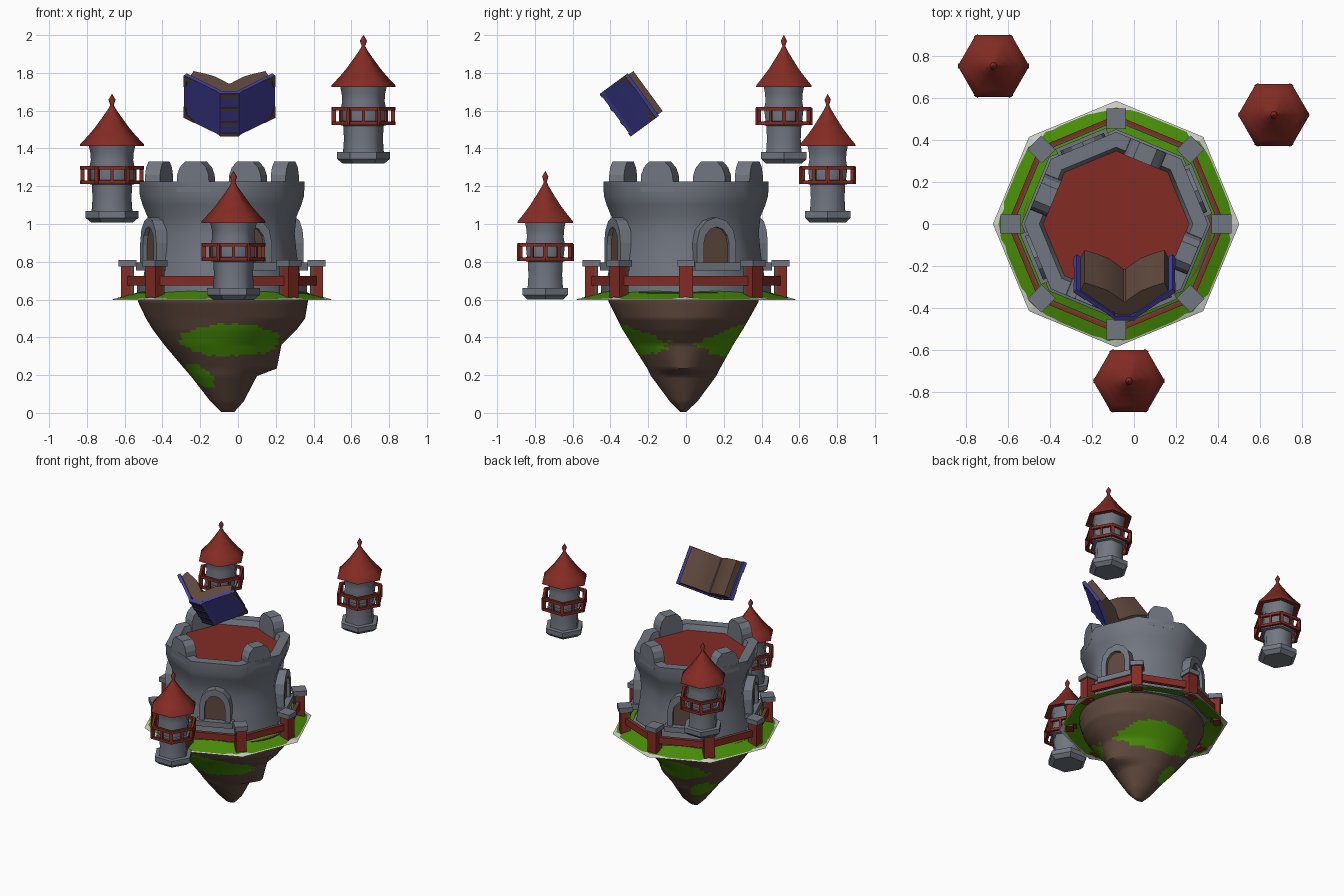
import bpy, bmesh, math, random
from mathutils import Matrix, Vector

if "Cube" in bpy.data.objects:
    bpy.data.objects.remove(bpy.data.objects["Cube"])

random.seed(4)
pi = math.pi
CX, CY = -0.085, 0.0          # castle axis


def material(name, rgb):
    m = bpy.data.materials.new(name)
    m.diffuse_color = (*rgb, 1)
    m.use_nodes = True
    m.node_tree.nodes["Principled BSDF"].inputs["Base Color"].default_value = m.diffuse_color
    return m


STONE = material("grey stone", (0.165, 0.183, 0.218))
RED = material("roof red", (0.23, 0.025, 0.017))
EARTH = material("earth brown", (0.112, 0.064, 0.046))
GRASS = material("grass green", (0.066, 0.27, 0.002))
BLUE = material("cover blue", (0.056, 0.052, 0.33))
PALE = material("pale edge", (0.62, 0.63, 0.6))


def build(name, verts, faces, mats, smooth=0, rule=None, matrix=None):
    bm = bmesh.new()
    vs = [bm.verts.new(v) for v in verts]
    for f in faces:
        bm.faces.new([vs[i] for i in f])
    bmesh.ops.recalc_face_normals(bm, faces=bm.faces)
    if rule:
        for f in bm.faces:
            f.material_index = rule(f.calc_center_median())
    me = bpy.data.meshes.new(name)
    bm.to_mesh(me)
    bm.free()
    for m in (mats if isinstance(mats, list) else [mats]):
        me.materials.append(m)
    if matrix:
        me.transform(matrix)
    ob = bpy.data.objects.new(name, me)
    bpy.context.collection.objects.link(ob)
    if smooth:
        bpy.ops.object.select_all(action='DESELECT')
        ob.select_set(True)
        bpy.context.view_layer.objects.active = ob
        bpy.ops.object.shade_smooth_by_angle(angle=math.radians(smooth))
    return ob


def loft(name, rings, mats, caps=True, **kw):
    """Skin equal-length rings of points."""
    n = len(rings[0])
    verts = [p for r in rings for p in r]
    faces = [(k * n + i, k * n + (i + 1) % n, (k + 1) * n + (i + 1) % n, (k + 1) * n + i)
             for k in range(len(rings) - 1) for i in range(n)]
    if caps:
        faces += [tuple(range(n)), tuple(range(len(verts) - n, len(verts)))]
    return build(name, verts, faces, mats, **kw)


def lathe(name, profile, n, loc, mat, **kw):
    x, y, z0 = loc
    rings = [[(x + r * math.cos(2 * pi * i / n), y + r * math.sin(2 * pi * i / n), z0 + z)
              for i in range(n)] for r, z in profile]
    return loft(name, rings, mat, **kw)


def prism(name, pts, d0, d1, mat, matrix, **kw):
    """Extrude an outline in local XY from depth d0 to d1."""
    return loft(name, [[(x, y, d) for x, y in pts] for d in (d0, d1)], mat, matrix=matrix, **kw)


def facing(deg, x=CX, y=CY):
    """Frame on an axis: X along the wall, Y up, Z outward."""
    c, s = math.cos(math.radians(deg)), math.sin(math.radians(deg))
    return Matrix(((-s, 0, c, x), (c, 0, s, y), (0, 1, 0, 0), (0, 0, 0, 1)))


def rect(w, y0, y1):
    return [(-w, y0), (w, y0), (w, y1), (-w, y1)]


# ---- hanging rock: z, x and y extents, extra ridge on the right; mossy patches
KEYS = [(.638, -.53, .37, -.41, .385, 0), (.59, -.53, .37, -.41, .385, 0),
        (.5, -.487, .355, -.365, .335, 0), (.44, -.45, .29, -.335, .30, .02),
        (.36, -.39, .19, -.285, .25, .04), (.235, -.285, .125, -.205, .18, .08),
        (.195, -.25, .09, -.185, .16, .01), (.06, -.145, .03, -.085, .06, 0),
        (.005, -.09, -.02, -.03, 0, 0)]
rings, N = [], 64
for a, b in zip(KEYS, KEYS[1:]):
    steps = max(2, int((a[0] - b[0]) / .012))
    for k in range(steps + (b is KEYS[-1])):
        z, x0, x1, y0, y1, ridge = [p + (q - p) * k / steps for p, q in zip(a, b)]
        ring = []
        for i in range(N):
            c, s = math.cos(2 * pi * i / N), math.sin(2 * pi * i / N)
            ring.append(((x0 + x1) / 2 + (x1 - x0) / 2 * c + ridge * max(0, c) ** 5,
                         (y0 + y1) / 2 + (y1 - y0) / 2 * s, z))
        rings.append(ring)


def moss(c):
    big = ((c.x + .04) / .27) ** 2 + ((c.z - .385) / .085) ** 2
    small = ((c.x + .2) / .075) ** 2 + ((c.z - .2 + .6 * (c.x + .2)) / .05) ** 2
    return int(min(big, small) + random.uniform(-.12, .12) < 1 and abs(c.y + .015) > .04)


loft("rock", rings, [EARTH, GRASS], smooth=50, rule=moss)

# ---- grass skirt: thin eight-sided sheet with a ragged pale rim
M = 96
turf = [[], [], []]
for i in range(M):
    a = 2 * pi * i / M
    edge = .585 * math.cos(pi / 8) / math.cos(a % (pi / 4) - pi / 8)
    for ring, r in zip(turf, (edge, min(edge * .985, .548 + random.uniform(-.013, .013)), .40)):
        ring.append((CX + r * math.cos(a), CY + r * math.sin(a), .60 + .05 * (edge - r) / (edge - .40)))
for side, dz in (("top", 0), ("underside", -.003)):
    sheet = [[(x, y, z + dz) for x, y, z in r] for r in turf]
    loft("grass_rim_" + side, sheet[:2], PALE, caps=False)
    loft("grass_" + side, sheet[1:], GRASS, caps=False)

# ---- main keep, floor and merlons
lathe("keep_wall", [(.45, .63), (.45, .68), (.42, .69), (.395, .85), (.385, .95), (.395, 1.04),
                    (.42, 1.1), (.435, 1.15), (.437, 1.225), (.365, 1.225), (.345, 1.175)],
      8, (CX, CY, 0), STONE, smooth=50)
lathe("keep_floor", [(.347, 1.178), (.347, 1.184)], 8, (CX, CY, 0), RED)
for k in range(4):
    prism("merlon", [(-.095, 1.17), (.095, 1.17), (.09, 1.26), (.075, 1.30), (.045, 1.33),
                     (-.045, 1.33), (-.075, 1.30), (-.09, 1.26)], .318, .403, STONE, facing(67.5 + 90 * k))


# ---- arched windows
def arch(w, base, spring, top, n=6):
    return [(w, base)] + [(w * math.cos(pi * i / n), spring + (top - spring) * math.sin(pi * i / n))
                          for i in range(n + 1)] + [(-w, base)]


outer, inner = arch(.112, .78, .90, 1.035), arch(.073, .78, .89, .985)
for k in range(4):
    m = facing(22.5 + 90 * k)
    prism("window_frame", outer + inner[::-1], .33, .422, STONE, m)
    prism("window_panel", inner, .33, .398, EARTH, m)
    prism("window_sill", rect(.13, .755, .795), .33, .44, STONE, m)

# ---- fence around the keep: red outside, brown inside
for k in range(8):
    m, mid = facing(45 * k), facing(45 * k + 22.5)
    prism("fence_post", rect(.037, .60, .78), .485, .535, RED, m)
    prism("fence_post_back", rect(.036, .62, .78), .465, .485, EARTH, m)
    prism("post_cap", rect(.046, .775, .81), .452, .548, STONE, m)
    prism("fence_rail", rect(.195, .675, .725), .462, .477, RED, mid)
    prism("fence_rail_back", rect(.19, .675, .725), .45, .462, EARTH, mid)


# ---- floating hexagonal turrets
def turret(x, y, z):
    loc = (x, y, z)
    lathe("turret_base", [(.11, 0), (.14, .025), (.14, .06), (.105, .062)], 6, loc, STONE)
    lathe("turret_body", [(.108, .06), (.103, .13), (.107, .2), (.128, .205), (.128, .222), (.112, .225),
                          (.12, .29), (.112, .33), (.115, .37), (.126, .42)], 6, loc, STONE, smooth=65)
    lathe("turret_roof", [(.12, .412), (.17, .405), (.168, .415), (.128, .458), (.092, .5), (.052, .555),
                          (.022, .598), (.009, .622), (.019, .65), (.001, .68)], 6, loc, RED, smooth=65)
    for lo, hi in ((.203, .222), (.28, .3)):
        lathe("turret_rail", [(.15, lo), (.17, lo), (.17, hi), (.15, hi), (.15, lo)],
              6, loc, RED, caps=False)
    for k in range(6):
        prism("rail_post", rect(.011, z + .205, z + .295), .145, .168, RED, facing(60 * k, x, y))
        prism("rail_baluster", rect(.008, z + .21, z + .29), .132, .145, RED, facing(60 * k + 30, x, y))


for spot in ((.664, .518, 1.32), (-.667, .75, 1.008), (-.024, -.745, .6)):
    turret(*spot)

# ---- open book, tilted: local X across, Y toward the reader, Z up the page
BOOK = Matrix(((1, 0, 0, -.045), (0, .806, -.592, -.29), (0, .592, .806, 1.465), (0, 0, 0, 1)))


def mirrored(pts):
    return pts + [(-x, y) for x, y in reversed(pts)]


prism("book_cover", mirrored([(.05, 0), (.065, .02), (.15, .09), (.24, .165),
                              (.228, .182), (.14, .109), (.06, .042), (.045, .022)]), 0, .279, BLUE, BOOK)
prism("book_pages", mirrored([(.03, .024), (.06, .043), (.14, .11), (.208, .167), (.19, .213), (.13, .19),
                              (.077, .165), (.03, .125), (.004, .1)]), .008, .271, EARTH, BOOK, smooth=30)
for s in (.0, .075, .165, .255):
    prism("spine_band", rect(.05, -.004, .003), s, s + .022, EARTH, BOOK)

# cover corner trims lying on the outside of each board
for side in (-1, 1):
    a, b = Vector((.065, .02)), Vector((.24, .165))
    t = (b - a).normalized()
    board = Matrix((Vector((side * t.x, t.y, 0)), Vector((0, 0, 1)),
                    Vector((side * t.y, -t.x, 0)))).transposed().to_4x4()
    board.translation = (side * b.x, b.y, 0)
    for v0, d in ((.001, 1), (.278, -1)):
        prism("cover_corner", [(0, v0), (-.075, v0), (-.05, v0 + d * .018), (-.022, v0 + d * .025),
                               (-.012, v0 + d * .07), (0, v0 + d * .075)], -.002, .004, EARTH, BOOK @ board)
